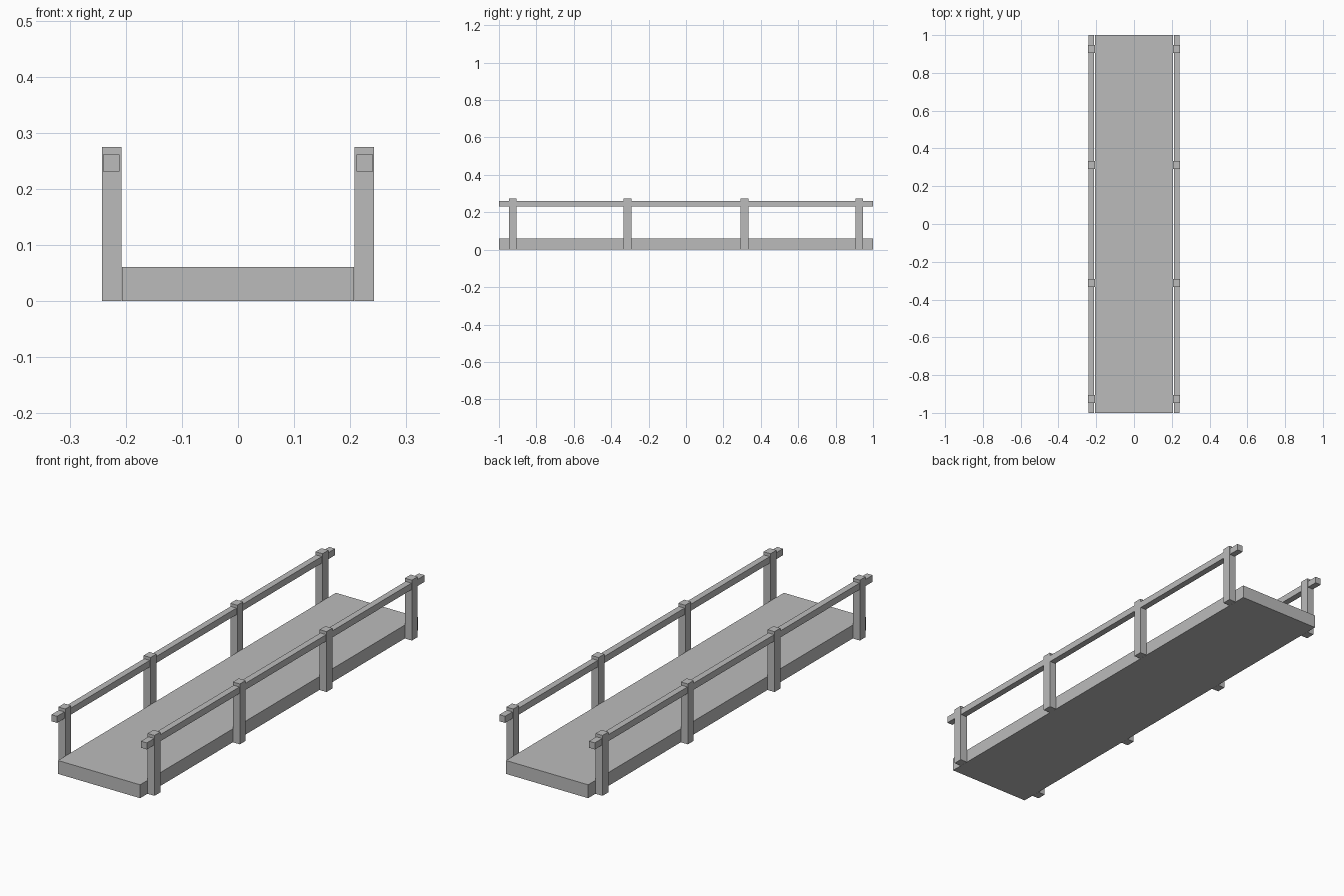
import bpy

# Remove the default cube
default = bpy.data.objects.get("Cube")
if default:
    bpy.data.objects.remove(default, do_unlink=True)

# Single flat material
COLOUR = (0.5, 0.5, 0.5, 1.0)
grey = bpy.data.materials.new("plain_grey")
grey.use_nodes = True
grey.diffuse_color = COLOUR
grey.node_tree.nodes["Principled BSDF"].inputs["Base Color"].default_value = COLOUR


def box(name, centre, size):
    """Axis-aligned box with its scale applied."""
    bpy.ops.mesh.primitive_cube_add(size=1, location=centre)
    obj = bpy.context.object
    obj.name = name
    obj.data.name = name
    obj.scale = size
    bpy.ops.object.transform_apply(location=False, rotation=False, scale=True)
    obj.data.materials.append(grey)
    return obj


# Walkway slab
DECK_HEIGHT = 0.061
box("deck", (0, 0, DECK_HEIGHT / 2), (0.414, 2, DECK_HEIGHT))

# Handrails and their posts on both sides
POST_HEIGHT = 0.275
for side, sign in (("left", 1), ("right", -1)):
    box(f"{side}_handrail", (sign * 0.226, 0, 0.246), (0.029, 2, 0.03))
    for number, y in enumerate((-0.926, -0.312, 0.312, 0.926), start=1):
        box(f"{side}_post_{number}", (sign * 0.225, y, POST_HEIGHT / 2),
            (0.035, 0.042, POST_HEIGHT))
